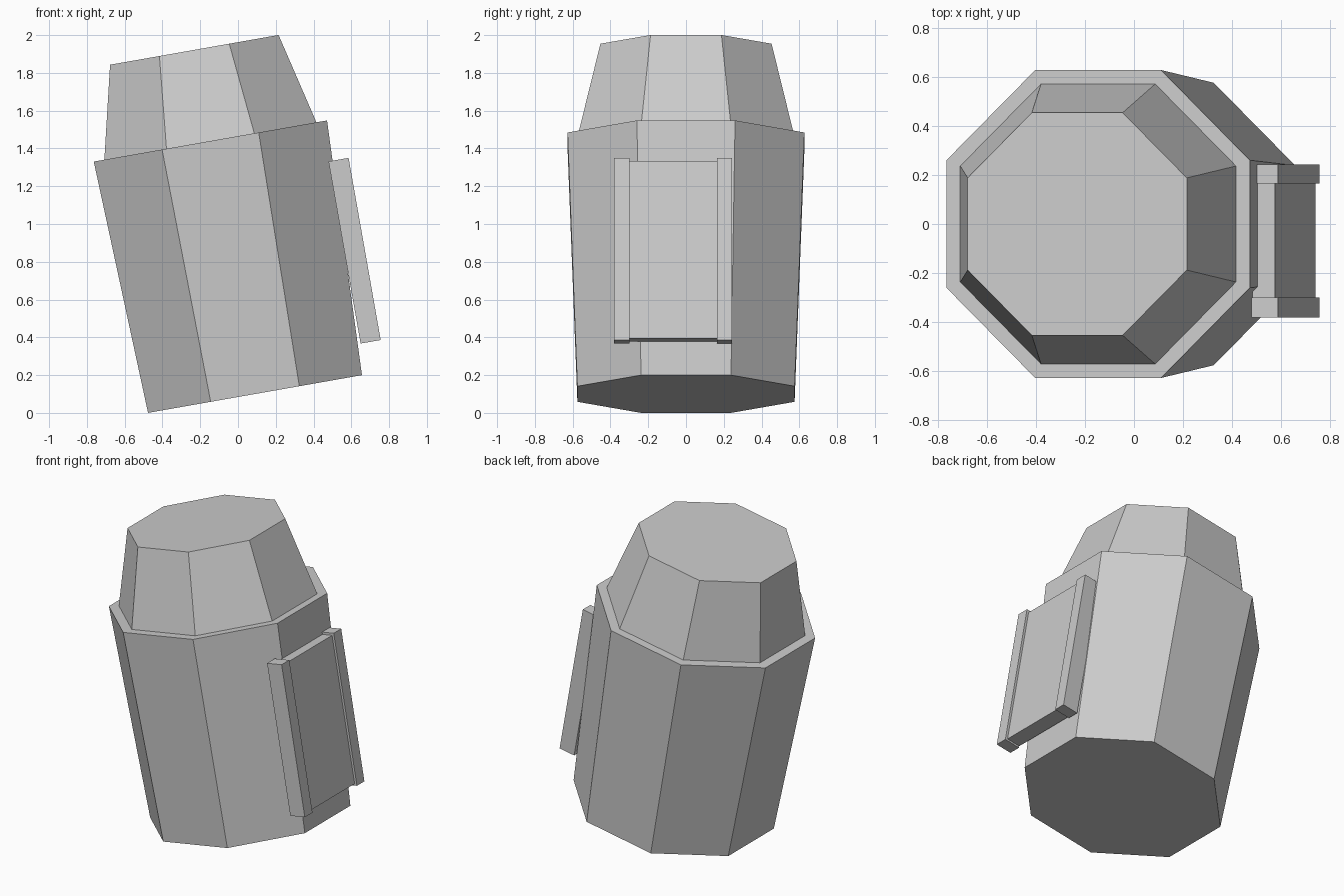
import bpy, bmesh, math
from mathutils import Matrix

if "Cube" in bpy.data.objects:
    bpy.data.objects.remove(bpy.data.objects["Cube"])

# Whole model leans 10 degrees towards -x about the centre of its base
LEAN = Matrix.Translation((0.09, 0, 0.10)) @ Matrix.Rotation(math.radians(-10), 4, 'Y')

grey = bpy.data.materials.new("grey")
grey.diffuse_color = (0.6, 0.6, 0.6, 1)
grey.use_nodes = True
grey.node_tree.nodes["Principled BSDF"].inputs["Base Color"].default_value = grey.diffuse_color


def finish(name, bm):
    bmesh.ops.recalc_face_normals(bm, faces=bm.faces)
    mesh = bpy.data.meshes.new(name)
    bm.to_mesh(mesh)
    bm.free()
    mesh.materials.append(grey)
    obj = bpy.data.objects.new(name, mesh)
    obj.matrix_world = LEAN
    bpy.context.collection.objects.link(obj)


def octagon_frustum(name, z0, z1, flat0, flat1):
    """Eight-sided tapered solid, sized by centre-to-flat distance."""
    bm = bmesh.new()
    k = 1 / math.cos(math.pi / 8)
    bmesh.ops.create_cone(
        bm, cap_ends=True, segments=8, radius1=flat0 * k, radius2=flat1 * k,
        depth=z1 - z0,
        matrix=Matrix.Translation((0, 0, (z0 + z1) / 2)) @ Matrix.Rotation(math.pi / 8, 4, 'Z'))
    finish(name, bm)


def box(name, x, y, z):
    bm = bmesh.new()
    centre = [(a + b) / 2 for a, b in (x, y, z)]
    size = [b - a for a, b in (x, y, z)]
    bmesh.ops.create_cube(bm, size=1, matrix=Matrix.Translation(centre) @ Matrix.Diagonal((*size, 1)))
    finish(name, bm)


# Flared body and tapered cap
octagon_frustum("body", 0, 1.36, 0.575, 0.627)
octagon_frustum("cap", 1.36, 1.85, 0.57, 0.453)

# Side panel held between two rails
box("side_panel", (0.597, 0.69), (-0.30, 0.165), (0.178, 1.13))
for name, y in (("front_rail", (-0.38, -0.30)), ("back_rail", (0.165, 0.243))):
    box(name, (0.597, 0.705), y, (0.166, 1.145))
